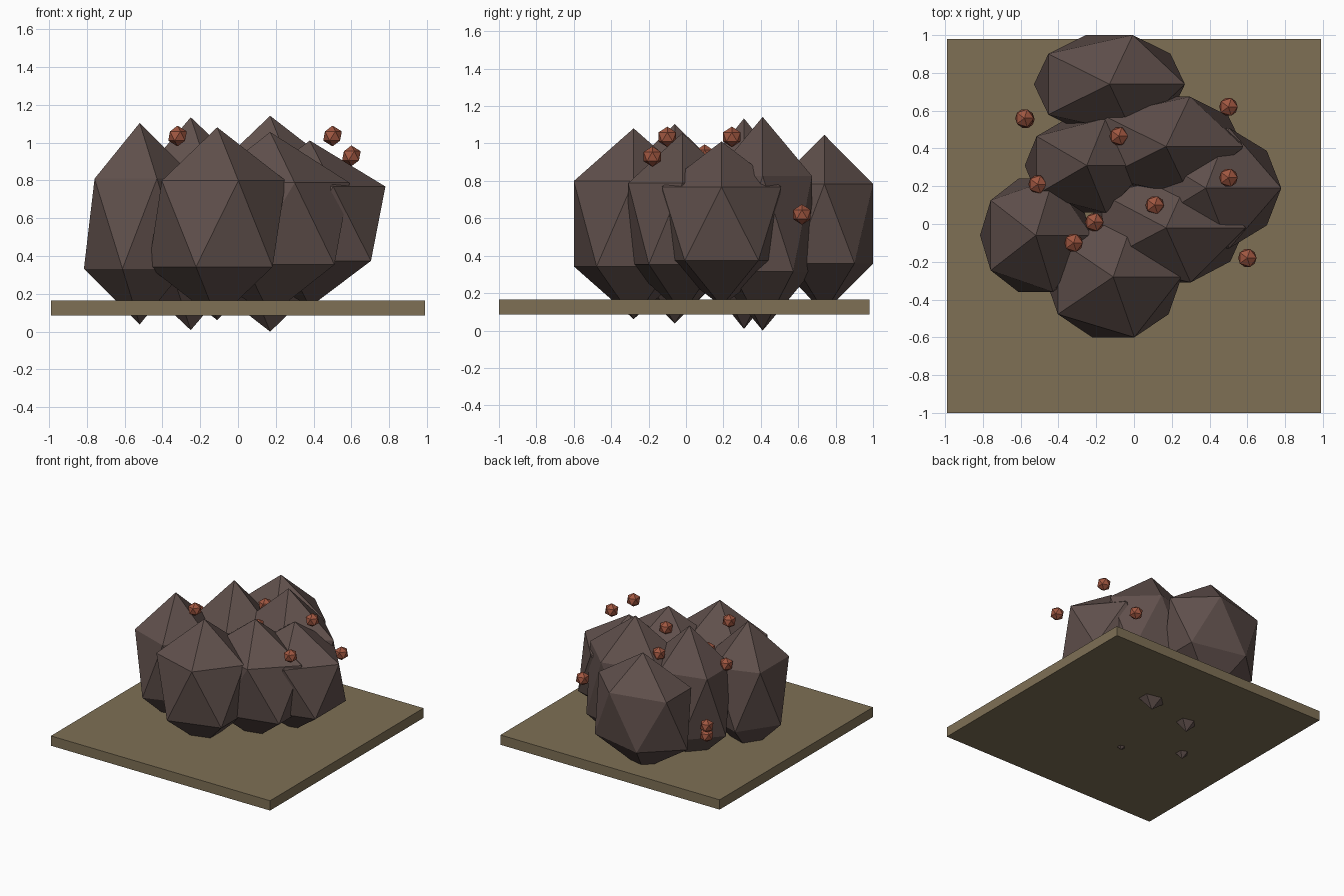
import bpy

if "Cube" in bpy.data.objects:
    bpy.data.objects.remove(bpy.data.objects["Cube"])


def material(name, rgb):
    m = bpy.data.materials.new(name)
    m.diffuse_color = (*rgb, 1.0)
    m.use_nodes = True
    m.node_tree.nodes["Principled BSDF"].inputs["Base Color"].default_value = m.diffuse_color
    return m


LEAF = material("dark brown leaves", (0.117, 0.080, 0.072))
BERRY = material("rust red berries", (0.352, 0.094, 0.052))
SOIL = material("tan soil", (0.210, 0.162, 0.091))


def blob(name, centre, radii, mat):
    """Flat-shaded icosahedron stretched to the given radii."""
    bpy.ops.mesh.primitive_ico_sphere_add(subdivisions=1, radius=1, location=centre)
    ob = bpy.context.object
    ob.name = name
    ob.scale = radii
    bpy.ops.object.transform_apply(location=False, rotation=False, scale=True)
    ob.data.materials.append(mat)
    return ob


# Ground slab
bpy.ops.mesh.primitive_cube_add(size=1, location=(0, -0.01, 0.125))
slab = bpy.context.object
slab.name = "ground_slab"
slab.scale = (1.98, 1.98, 0.08)
bpy.ops.object.transform_apply(location=False, rotation=False, scale=True)
slab.data.materials.append(SOIL)

# Foliage clumps, all centred at one height: x, y, radius x, radius y, radius z
CLUMP_Z = 0.571
clumps = [
    (-0.11, -0.28, 0.405, 0.376, 0.510),
    (-0.13, 0.74, 0.447, 0.306, 0.475),
    (-0.52, -0.06, 0.330, 0.353, 0.533),
    (-0.25, 0.31, 0.367, 0.294, 0.563),
    (0.17, 0.41, 0.455, 0.310, 0.571),
    (0.17, -0.02, 0.470, 0.340, 0.485),
    (0.38, 0.19, 0.447, 0.375, 0.440),
]
for i, (x, y, rx, ry, rz) in enumerate(clumps, 1):
    blob(f"foliage_clump_{i}", (x, y, CLUMP_Z), (rx, ry, rz), LEAF)

# Berries scattered over the foliage
berries = [
    (-0.58, 0.56, 0.50), (-0.575, 0.555, 0.42), (0.50, 0.62, 0.62),
    (-0.08, 0.465, 0.92), (0.50, 0.245, 1.035), (-0.51, 0.21, 0.85),
    (0.11, 0.10, 0.94), (-0.21, 0.01, 0.82), (-0.32, -0.10, 1.035),
    (0.60, -0.18, 0.93),
]
for i, p in enumerate(berries, 1):
    blob(f"berry_{i}", p, (0.055, 0.055, 0.055), BERRY)
